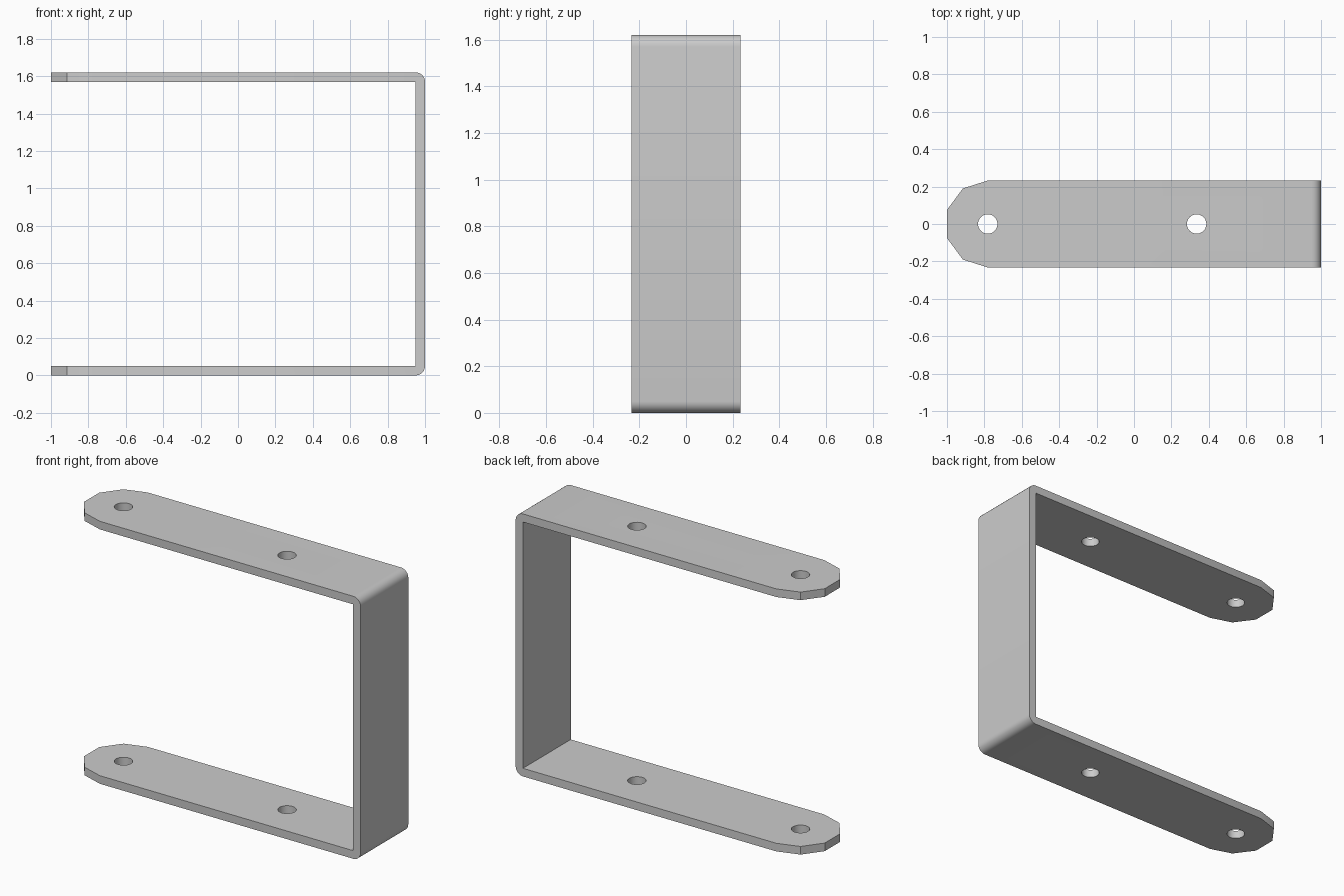
import bpy, bmesh
from math import sin, cos, pi, radians

if "Cube" in bpy.data.objects:
    bpy.data.objects.remove(bpy.data.objects["Cube"])

H, W, T = 1.62, 0.233, 0.05      # height, half width, sheet thickness
HOLE_R, HOLES = 0.052, (-0.782, 0.335)


def prism(name, points, direction):
    """Extrude a closed 3D outline along a direction into a solid."""
    bm = bmesh.new()
    face = bm.faces.new([bm.verts.new(p) for p in points])
    ext = bmesh.ops.extrude_face_region(bm, geom=[face])
    verts = [v for v in ext["geom"] if isinstance(v, bmesh.types.BMVert)]
    bmesh.ops.translate(bm, verts=verts, vec=direction)
    bmesh.ops.recalc_face_normals(bm, faces=bm.faces)
    mesh = bpy.data.meshes.new(name)
    bm.to_mesh(mesh)
    bm.free()
    obj = bpy.data.objects.new(name, mesh)
    bpy.context.collection.objects.link(obj)
    return obj


def bend(cz, start):
    """Rounded outer corner of the bent strip."""
    return [(1 - T + T * cos(start + i * pi / 12), cz + T * sin(start + i * pi / 12))
            for i in range(7)]


def cut(target, cutter, operation):
    mod = target.modifiers.new(operation.title(), 'BOOLEAN')
    mod.operation, mod.object, mod.solver = operation, cutter, 'EXACT'
    bpy.context.view_layer.objects.active = target
    bpy.ops.object.modifier_apply(modifier=mod.name)
    bpy.data.objects.remove(cutter)


# U-shaped strip: rounded outside, square inside
profile = [(-1, 0)] + bend(T, -pi / 2) + bend(H - T, 0) + [
    (-1, H), (-1, H - T), (1 - T, H - T), (1 - T, T), (-1, T)]
bracket = prism("u_bracket", [(x, -W, z) for x, z in profile], (0, 2 * W, 0))

# Faceted arm ends
tip = [(-0.915, 0.19), (-1.0, 0.075), (-1.2, 0.075), (-1.2, 0.5), (-0.78, 0.5), (-0.78, W)]
for side in (1, -1):
    corner = prism("tip_cutter", [(x, side * y, -0.2) for x, y in tip], (0, 0, H + 0.4))
    cut(bracket, corner, 'DIFFERENCE')

# Screw holes through both arms
for hx in HOLES:
    ring = [(hx + HOLE_R * cos(i * pi / 12), HOLE_R * sin(i * pi / 12), -0.2)
            for i in range(24)]
    cut(bracket, prism("hole_cutter", ring, (0, 0, H + 0.4)), 'DIFFERENCE')

bpy.ops.object.select_all(action='DESELECT')
bracket.select_set(True)
bpy.context.view_layer.objects.active = bracket
bpy.ops.object.shade_smooth_by_angle(angle=radians(30))
